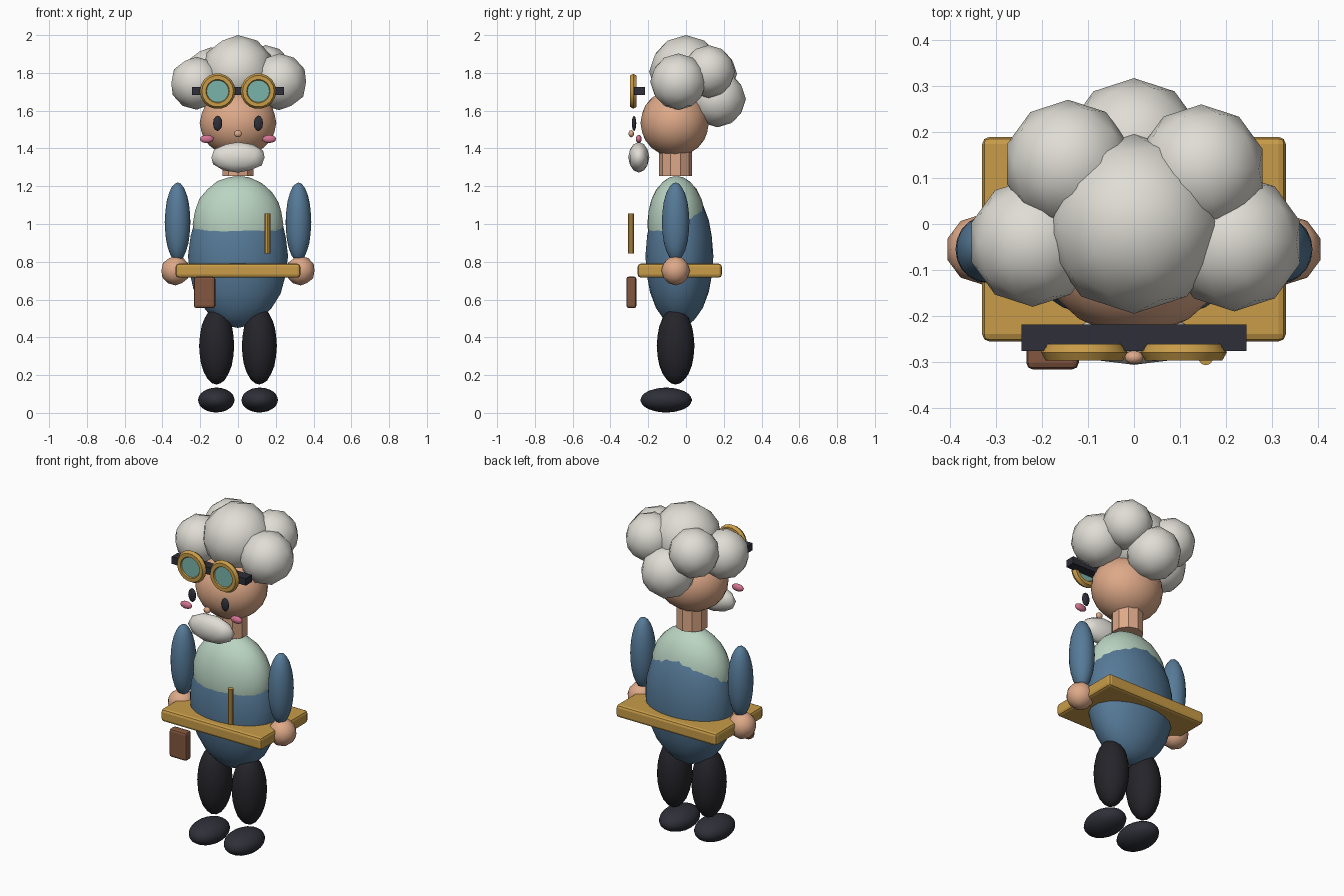
import bpy, math

if "Cube" in bpy.data.objects:
    bpy.data.objects.remove(bpy.data.objects["Cube"])


def material(name, r, g, b):
    """Flat colour given as 0-255 display values, stored linear."""
    def lin(c):
        c /= 255
        return c / 12.92 if c <= 0.04045 else ((c + 0.055) / 1.055) ** 2.4
    m = bpy.data.materials.new(name)
    m.diffuse_color = (lin(r), lin(g), lin(b), 1)
    m.use_nodes = True
    m.node_tree.nodes["Principled BSDF"].inputs["Base Color"].default_value = m.diffuse_color
    return m


HAIR = material("off_white", 224, 221, 213)
SKIN = material("skin", 222, 169, 136)
MINT = material("mint", 186, 212, 194)
BLUE = material("denim_blue", 86, 122, 152)
DARK = material("charcoal", 46, 47, 56)
BLACK = material("soft_black", 37, 36, 42)
GOLD = material("brass", 200, 156, 72)
TEAL = material("lens_teal", 122, 180, 170)
BROWN = material("leather", 130, 86, 62)
PINK = material("blush_pink", 212, 116, 146)


def finish(name, mat, scale=None):
    ob = bpy.context.object
    ob.name = name
    ob.data.name = name
    if scale:
        ob.scale = scale
    bpy.ops.object.transform_apply(location=False, rotation=True, scale=True)
    ob.data.materials.append(mat)
    return ob


def ellipsoid(name, mat, centre, radii, detail=3):
    bpy.ops.mesh.primitive_ico_sphere_add(subdivisions=detail, radius=1, location=centre)
    finish(name, mat, radii)
    bpy.ops.object.shade_smooth()


def pair(name, mat, centre, radii, detail=3):
    x, y, z = centre
    for side, s in (("left", -1), ("right", 1)):
        ellipsoid(f"{side}_{name}", mat, (s * x, y, z), radii, detail)


def box(name, mat, centre, size, bevel=0):
    bpy.ops.mesh.primitive_cube_add(size=1, location=centre)
    ob = finish(name, mat, size)
    if bevel:
        mod = ob.modifiers.new("bevel", "BEVEL")
        mod.width, mod.segments = bevel, 2


def cylinder(name, mat, centre, radius, depth, sides, rot=(0, 0, 0)):
    bpy.ops.mesh.primitive_cylinder_add(vertices=sides, radius=radius, depth=depth,
                                        location=centre, rotation=rot)
    return finish(name, mat)


# Feet, legs, arms and hands
pair("shoe", DARK, (0.115, -0.105, 0.068), (0.097, 0.137, 0.066))
pair("leg", BLACK, (0.113, -0.055, 0.355), (0.093, 0.10, 0.205))
pair("arm", BLUE, (0.32, -0.055, 1.01), (0.068, 0.073, 0.21))
pair("hand", SKIN, (0.331, -0.055, 0.753), (0.078, 0.076, 0.078), 2)

# Overalls with the shirt swelling out at the chest, and neck
ellipsoid("overalls", BLUE, (0, -0.035, 0.83), (0.265, 0.18, 0.38))
ellipsoid("shirt", MINT, (0, -0.05, 1.0), (0.24, 0.155, 0.255))
cylinder("neck", SKIN, (0, -0.055, 1.33), 0.087, 0.15, 10)

# Head and face
ellipsoid("head", SKIN, (0, -0.06, 1.535), (0.203, 0.181, 0.18))
pair("eye", DARK, (0.108, -0.275, 1.533), (0.025, 0.012, 0.041), 2)
pair("cheek", PINK, (0.165, -0.25, 1.45), (0.038, 0.016, 0.022), 2)
ellipsoid("nose", SKIN, (0, -0.29, 1.478), (0.021, 0.015, 0.019), 2)
ellipsoid("beard", HAIR, (0, -0.25, 1.353), (0.148, 0.056, 0.081), 2)

# Puffs of hair
puffs = [
    ("top", (0, 0, 1.805), 0.195),
    ("right", (0.218, -0.04, 1.753), 0.15),
    ("left", (-0.22, -0.04, 1.745), 0.14),
    ("back_left", (-0.143, 0.13, 1.795), 0.14),
    ("back_right", (0.146, 0.12, 1.807), 0.14),
    ("back", (0, 0.167, 1.662), 0.15),
]
for place, centre, r in puffs:
    ellipsoid(f"hair_{place}", HAIR, centre, (r, r, r), 2)

# Goggles: strap, rims and lenses
box("goggle_strap", DARK, (0, -0.247, 1.704), (0.488, 0.058, 0.042))
for side, s in (("left", -1), ("right", 1)):
    spot = (s * 0.108, -0.279, 1.703)
    bpy.ops.mesh.primitive_torus_add(major_radius=0.073, minor_radius=0.021, major_segments=18,
                                     minor_segments=6, location=spot,
                                     rotation=(math.pi / 2, 0, 0))
    finish(f"{side}_goggle_rim", GOLD)
    bpy.ops.object.shade_smooth_by_angle(angle=math.radians(30))
    cylinder(f"{side}_goggle_lens", TEAL, (spot[0], -0.282, spot[2]), 0.06, 0.016, 18,
             (math.pi / 2, 0, 0))

# Tray, tool and pouch
box("tray", GOLD, (0, -0.033, 0.753), (0.66, 0.445, 0.074), 0.016)
box("pouch", BROWN, (-0.177, -0.289, 0.638), (0.114, 0.054, 0.168), 0.014)
cylinder("tool_handle", GOLD, (0.156, -0.291, 0.95), 0.016, 0.212, 10)
